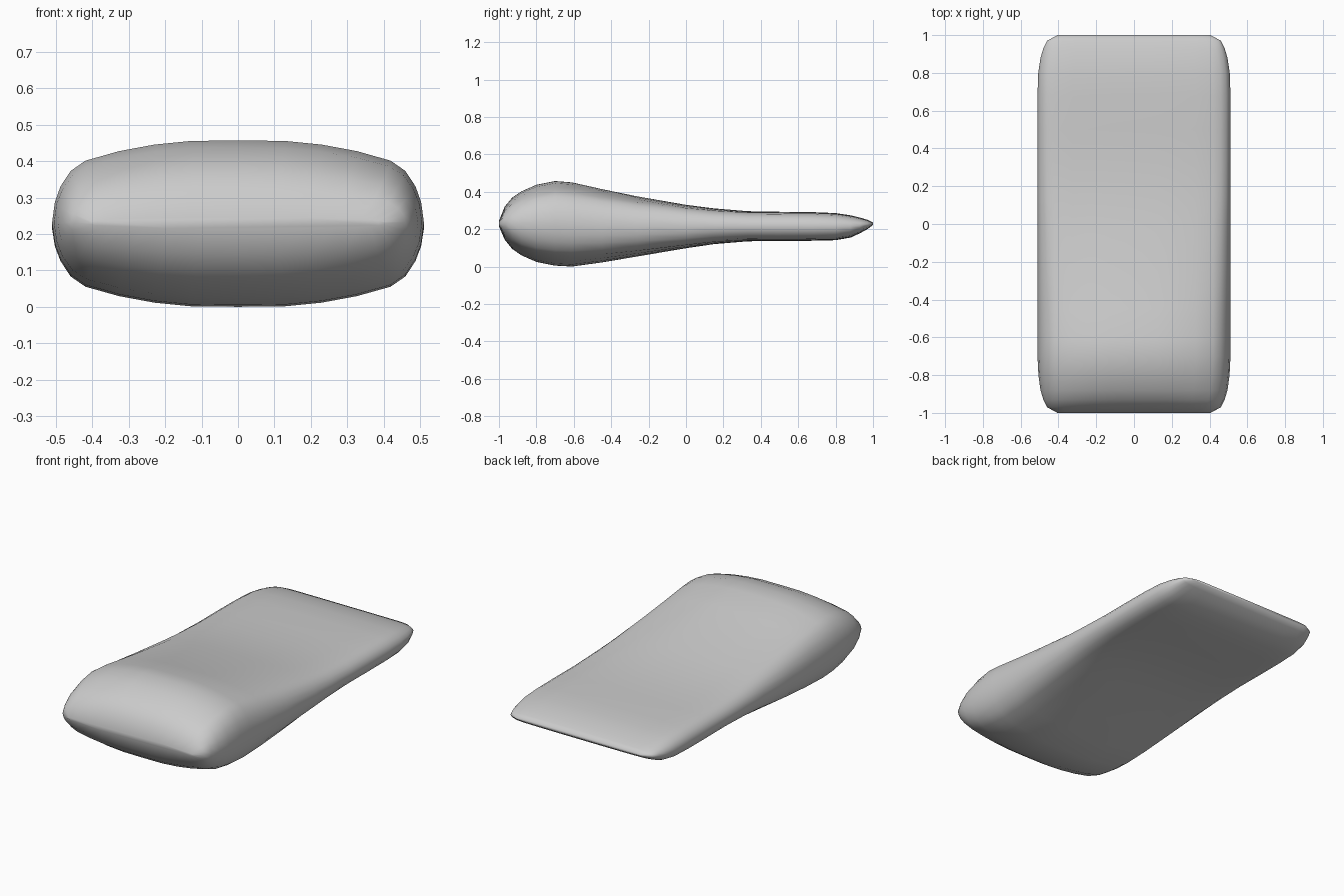
import bpy, bmesh

# Stations along the length: y, half width, top z, bottom z
stations = [
    (-0.97, 0.46, 0.320, 0.145), (-0.93, 0.48, 0.368, 0.095),
    (-0.88, 0.495, 0.402, 0.060), (-0.80, 0.506, 0.437, 0.025),
    (-0.70, 0.511, 0.457, 0.005), (-0.61, 0.511, 0.450, 0.000),
    (-0.45, 0.511, 0.414, 0.022), (-0.26, 0.511, 0.375, 0.054),
    (0.0, 0.511, 0.330, 0.098), (0.15, 0.511, 0.311, 0.120),
    (0.33, 0.511, 0.296, 0.135), (0.50, 0.511, 0.293, 0.137),
    (0.68, 0.511, 0.291, 0.138), (0.80, 0.507, 0.286, 0.141),
    (0.88, 0.495, 0.274, 0.155), (0.93, 0.48, 0.262, 0.178),
    (0.97, 0.46, 0.250, 0.200),
]
# Half of the cross-section: width fraction, height fraction at head and tail
section = [(0.0, 1.0, 1.0), (0.25, 0.995, 1.0), (0.45, 0.95, 0.99), (0.64, 0.87, 0.97),
           (0.82, 0.755, 0.93), (0.90, 0.63, 0.83), (0.955, 0.44, 0.62), (0.985, 0.25, 0.35)]


def ring(y, w, top, bottom):
    """Closed rounded cross-section at position y."""
    t = min(1, max(0, (y + 0.6) / 1.1))
    mid, h = (top + bottom) / 2, (top - bottom) / 2
    half = [(w * x, h * (a + (b - a) * t)) for x, a, b in section]
    upper = [(-x, z) for x, z in half[:0:-1]] + half
    lower = [(x, -z) for x, z in upper[::-1]]
    return [(x, y, mid + z) for x, z in upper + [(w, 0)] + lower + [(-w, 0)]]


bm = bmesh.new()
# Narrow rings close the two end edges
rows = [(-1.0, 0.405, 0.245, 0.215)] + stations + [(1.0, 0.405, 0.236, 0.222)]
rings = [[bm.verts.new(p) for p in ring(*s)] for s in rows]
n = len(rings[0])
for a, b in zip(rings, rings[1:]):
    for i in range(n):
        j = (i + 1) % n
        bm.faces.new((a[i], a[j], b[j], b[i]))
bm.faces.new(rings[0])
bm.faces.new(rings[-1])
bmesh.ops.recalc_face_normals(bm, faces=bm.faces)
for f in bm.faces:
    f.smooth = True

# Wedge cushion
mesh = bpy.data.meshes.new("wedge_cushion")
bm.to_mesh(mesh)
bm.free()
bpy.context.collection.objects.link(bpy.data.objects.new("wedge_cushion", mesh))
